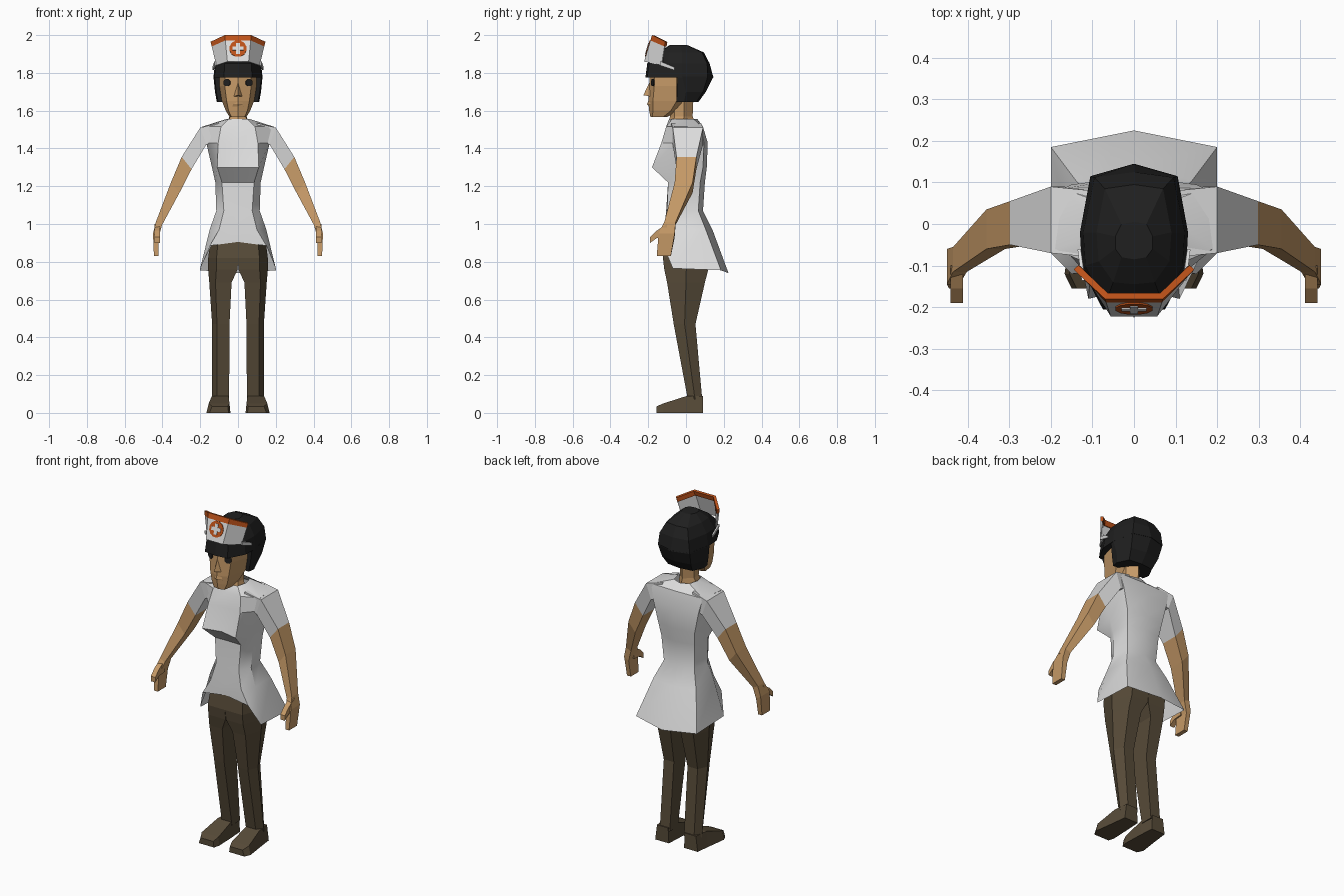
import bpy, bmesh, math
from mathutils import Vector

if "Cube" in bpy.data.objects:
    bpy.data.objects.remove(bpy.data.objects["Cube"])


def material(name, rgb):
    m = bpy.data.materials.new(name)
    m.diffuse_color = (*rgb, 1)
    m.use_nodes = True
    m.node_tree.nodes["Principled BSDF"].inputs["Base Color"].default_value = m.diffuse_color
    return m


WHITE = material("white_cloth", (0.72, 0.72, 0.72))
SKIN = material("tan_skin", (0.56, 0.32, 0.135))
BROWN = material("brown_cloth", (0.095, 0.07, 0.04))
BLACK = material("black_hair", (0.014, 0.014, 0.014))
ORANGE = material("orange_trim", (0.52, 0.085, 0.01))


def build(name, verts, faces, mat, mirror=False, thick=0, smooth=0):
    bm = bmesh.new()
    vs = [bm.verts.new(v) for v in verts]
    for f in faces:
        bm.faces.new([vs[i] for i in f])
    bmesh.ops.recalc_face_normals(bm, faces=bm.faces)
    me = bpy.data.meshes.new(name)
    bm.to_mesh(me)
    bm.free()
    me.materials.append(mat)
    ob = bpy.data.objects.new(name, me)
    bpy.context.collection.objects.link(ob)
    if thick:
        ob.modifiers.new("thickness", 'SOLIDIFY').thickness = thick
    if mirror:
        ob.modifiers.new("mirror", 'MIRROR').use_clip = False
    if smooth:
        bpy.ops.object.select_all(action='DESELECT')
        ob.select_set(True)
        bpy.context.view_layer.objects.active = ob
        bpy.ops.object.shade_smooth_by_angle(angle=math.radians(smooth))
    return ob


def loft(name, rings, mat, caps=True, **kw):
    """Skin a list of closed rings that share one point count."""
    n = len(rings[0])
    verts = [p for r in rings for p in r]
    faces = [(k * n + i, k * n + (i + 1) % n, (k + 1) * n + (i + 1) % n, (k + 1) * n + i)
             for k in range(len(rings) - 1) for i in range(n)]
    if caps:
        faces += [tuple(range(n)), tuple(range(len(verts) - n, len(verts)))]
    return build(name, verts, faces, mat, **kw)


def full(half):
    """Complete a half ring that runs from front centre to back centre."""
    return half + [(-x, y, z) for x, y, z in half[-2:0:-1]]


def level(z, *pts):
    return full([(x, y, z) for x, y in pts])


# Tunic: dipping hem, hips, waist, bust, shoulders, collar
loft("tunic", [
    full([(0, -.115, .905), (.15, -.12, .885), (.2, -.07, .765), (.2, .185, .755), (0, .225, .74)]),
    level(.97, (0, -.112), (.10, -.115), (.15, -.05), (.14, .105), (0, .14)),
    level(1.07, (0, -.105), (.075, -.10), (.115, -.04), (.10, .065), (0, .09)),
    level(1.22, (0, -.092), (.085, -.095), (.12, -.03), (.11, .075), (0, .10)),
    level(1.30, (0, -.155), (.11, -.18), (.138, -.04), (.12, .09), (0, .11)),
    level(1.43, (0, -.12), (.105, -.13), (.168, -.06), (.15, .095), (0, .115)),
    level(1.515, (0, -.105), (.09, -.105), (.19, -.06), (.17, .085), (0, .09)),
    level(1.555, (0, -.09), (.05, -.075), (.065, -.02), (.05, .04), (0, .06)),
], WHITE, caps=False, smooth=32)


# Arms: each ring is outer edge (x, z), inner edge (x, z), front y, back y
def arm_ring(xo, zo, xi, zi, yf, yb):
    return [(xo, yf, zo), (xo, yb, zo), (xi, yb, zi), (xi, yf, zi)]


cuff = arm_ring(.298, 1.355, .246, 1.29, -.05, .055)
loft("sleeve", [arm_ring(.10, 1.535, .10, 1.44, -.08, .08),
                arm_ring(.20, 1.51, .168, 1.42, -.07, .09), cuff], WHITE, mirror=True)
loft("arm_and_hand", [cuff,
                      arm_ring(.355, 1.22, .31, 1.165, -.06, .035),
                      arm_ring(.435, 1.01, .402, .995, -.115, -.055),
                      arm_ring(.45, .95, .42, .93, -.145, -.06),
                      arm_ring(.445, .83, .42, .83, -.155, -.08)], SKIN, mirror=True)
loft("thumb", [[(x, y, z) for x, z in ((.412, z0), (.412, z1), (.442, z1), (.442, z0))]
               for y, z0, z1 in ((-.10, .93, 1.0), (-.155, .925, .965), (-.19, .90, .93))],
     SKIN, mirror=True)


# Trousers: each ring is height, inner x, outer x, front y, back y
def leg_ring(z, xi, xo, yf, yb):
    xm, ym = xi + (xo - xi) * .72, (yf + yb) / 2
    return [(xi, yf, z), (xm, yf, z), (xo, ym, z), (xm, yb, z), (xi, yb, z)]


loft("trouser_leg", [leg_ring(*r) for r in (
    (.96, 0, .14, -.10, .11), (.82, 0, .158, -.122, .125), (.76, .002, .158, -.115, .118),
    (.69, .034, .152, -.10, .10), (.47, .045, .137, -.065, .05), (.07, .047, .138, .01, .086))],
     BROWN, mirror=True)
loft("shoe", [[(x0, y, 0), (x1, y, 0), (x1 - .012, y, h), (x0 + .005, y, h)]
              for y, x0, x1, h in ((.09, .05, .14, .09), (.005, .045, .15, .09),
                                   (-.12, .04, .167, .05), (-.155, .05, .15, .035))],
     BROWN, mirror=True)

# Neck and head
loft("neck", [level(1.53, (0, -.092), (.05, -.07), (.06, -.02), (0, .05)),
              level(1.57, (0, -.085), (.042, -.06), (.045, -.01), (0, .035)),
              level(1.68, (0, -.09), (.045, -.06), (.05, -.01), (0, .04))], SKIN)
loft("head", [
    level(1.567, (0, -.188), (.035, -.178), (.045, -.12), (0, -.10)),
    level(1.60, (0, -.195), (.05, -.175), (.065, -.08), (0, -.03)),
    level(1.65, (0, -.20), (.06, -.175), (.085, -.05), (0, .03)),
    level(1.73, (0, -.195), (.07, -.168), (.098, -.05), (0, .08)),
    level(1.84, (0, -.188), (.07, -.165), (.10, -.05), (0, .08))], SKIN)
build("nose", [(0, -.19, 1.755), (-.022, -.19, 1.675), (.022, -.19, 1.675), (0, -.226, 1.682)],
      [(0, 1, 3), (0, 3, 2), (1, 2, 3)], SKIN)
loft("lips", [level(z, (0, y), (.03, -.185), (0, -.17))
              for z, y in ((1.622, -.196), (1.634, -.207), (1.648, -.2))], SKIN)


# Flat plate: outline in a plane given by centre, right and up directions
def plate(name, outline, centre, right, up, mat, lift, **kw):
    c, r, u = Vector(centre), Vector(right).normalized(), Vector(up).normalized()
    n = r.cross(u)
    build_rings = [[c + r * a + u * b + n * d for a, b in outline] for d in (-.002, lift)]
    return loft(name, build_rings, mat, **kw)


def disc(radius, n):
    return [(radius * math.cos(math.tau * (i + .5) / n), radius * math.sin(math.tau * (i + .5) / n))
            for i in range(n)]


plate("eye", disc(.02, 8), (.057, -.174, 1.748), (.07, .027, 0), (0, 0, 1), BLACK, .005, mirror=True)

# Hair: cap with fringe, and the longer back
loft("hair_cap", [
    level(1.775, (0, -.215), (.075, -.205), (.125, -.11), (.13, -.02), (.105, .115), (0, .145)),
    level(1.85, (0, -.205), (.07, -.195), (.117, -.10), (.122, -.02), (.095, .112), (0, .125)),
    level(1.908, (0, -.145), (.05, -.14), (.085, -.09), (.09, -.02), (.07, .085), (0, .095)),
    level(1.948, (0, -.085), (.03, -.08), (.045, -.06), (.045, -.03), (.03, 0), (0, .005))], BLACK)
loft("hair_back", [
    level(1.645, (0, -.04), (.105, -.05), (.112, -.01), (.08, .055), (0, .065)),
    level(1.70, (0, -.04), (.115, -.048), (.122, 0), (.095, .09), (0, .105)),
    level(1.78, (0, -.04), (.124, -.045), (.13, -.02), (.105, .115), (0, .145))], BLACK)

# Cap: open slanted band with a trim along the top and straps to the hair
low = [(-.115, -.13, 1.84), (-.056, -.222, 1.86), (.056, -.222, 1.86), (.115, -.13, 1.84)]
top = [(-.145, -.11, 1.965), (-.07, -.18, 2.0), (.07, -.18, 2.0), (.145, -.11, 1.965)]
mid = [Vector(a).lerp(Vector(b), .8) for a, b in zip(low, top)]
strip = [(i, i + 1, i + 5, i + 4) for i in range(3)]
build("cap_band", low + mid, strip, WHITE, thick=.008)
build("cap_trim", mid + top, strip, ORANGE, thick=.016)
build("cap_strap", [(.115, -.135, 1.84), (.128, -.06, 1.815), (.128, -.06, 1.83), (.118, -.135, 1.862)],
      [(0, 1, 2, 3)], WHITE, mirror=True, thick=.008)

# Badge: round plate with a cross
a, b = .01, .03
cross = [(a, b), (-a, b), (-a, a), (-b, a), (-b, -a), (-a, -a),
         (-a, -b), (a, -b), (a, -a), (b, -a), (b, a), (a, a)]
badge_centre, slope = (0, -.2015, 1.928), (0, .042, .14)
plate("badge_disc", disc(.046, 12), badge_centre, (1, 0, 0), slope, ORANGE, .004)
plate("badge_cross", cross, badge_centre, (1, 0, 0), slope, WHITE, .007)
